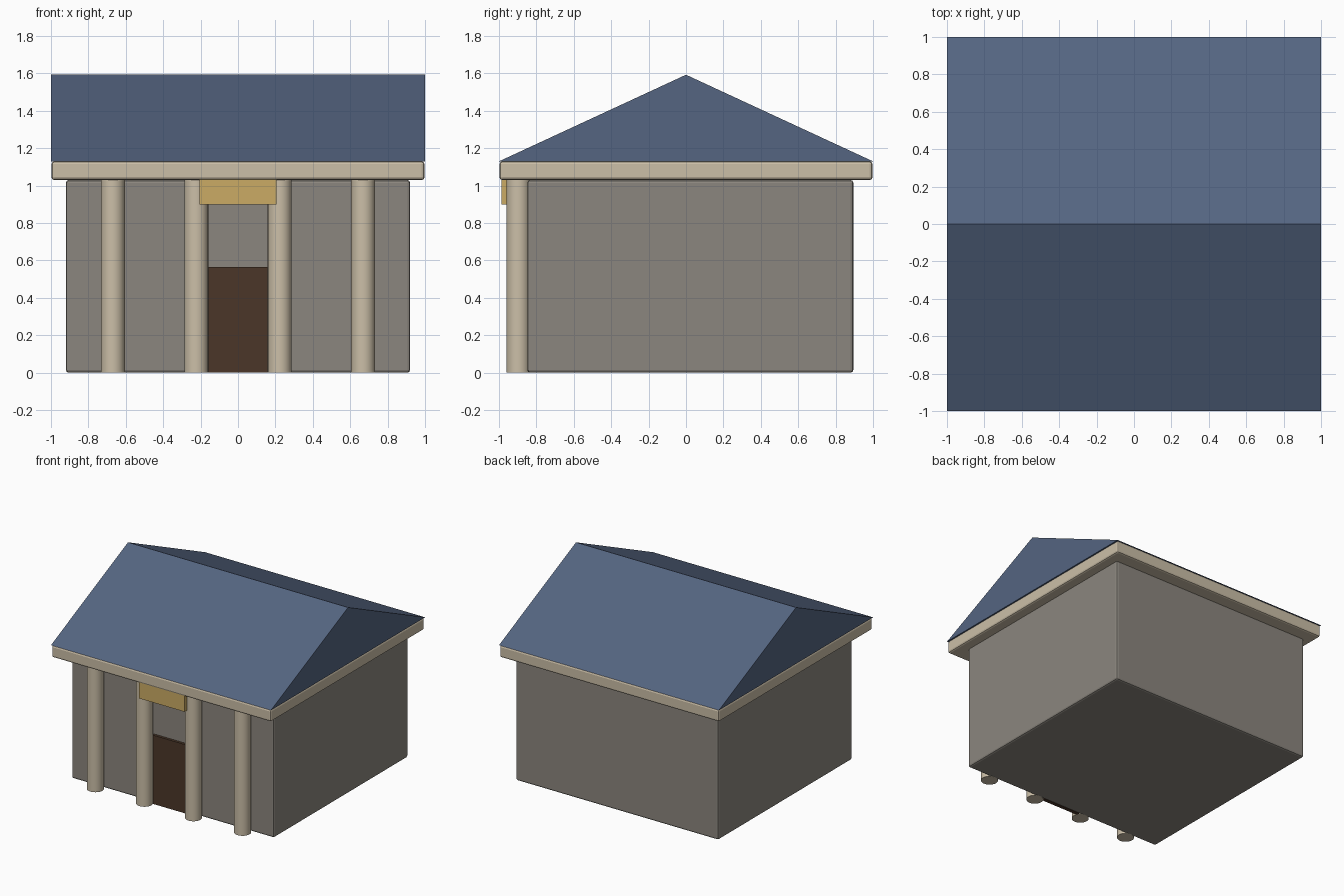
import bpy, bmesh

if "Cube" in bpy.data.objects:
    bpy.data.objects.remove(bpy.data.objects["Cube"])


def material(name, rgb):
    m = bpy.data.materials.new(name)
    m.diffuse_color = (*rgb, 1)
    m.use_nodes = True
    m.node_tree.nodes["Principled BSDF"].inputs["Base Color"].default_value = m.diffuse_color
    return m


STONE = material("grey_stone", (0.26, 0.24, 0.21))
CREAM = material("cream_stone", (0.60, 0.52, 0.39))
SLATE = material("blue_slate", (0.09, 0.13, 0.22))
WOOD = material("dark_wood", (0.07, 0.037, 0.022))
GOLD = material("gold", (0.60, 0.41, 0.13))


def box(name, lo, hi, mat, bevel=0):
    """Box between two corners, with an optional rounded edge."""
    bpy.ops.mesh.primitive_cube_add(size=1)
    ob = bpy.context.object
    ob.name = name
    for v in ob.data.vertices:
        v.co = [lo[i] if v.co[i] < 0 else hi[i] for i in range(3)]
    ob.data.materials.append(mat)
    if bevel:
        mod = ob.modifiers.new("rounded_edges", 'BEVEL')
        mod.width = bevel
        mod.segments = 2
    return ob


# Main hall and the cornice slab on top of it
box("walls", (-0.92, -0.848, 0), (0.92, 0.895, 1.03), STONE, 0.015)
box("cornice", (-0.997, -0.997, 1.03), (0.997, 0.997, 1.13), CREAM, 0.015)

# Gable roof: triangular profile extruded along x
bm = bmesh.new()
profile = [(-1, 1.13), (1, 1.13), (0, 1.593)]
face = bm.faces.new([bm.verts.new((-1, y, z)) for y, z in profile])
ext = bmesh.ops.extrude_face_region(bm, geom=[face])
bmesh.ops.translate(bm, vec=(2, 0, 0),
                    verts=[g for g in ext["geom"] if isinstance(g, bmesh.types.BMVert)])
bmesh.ops.recalc_face_normals(bm, faces=bm.faces)
mesh = bpy.data.meshes.new("roof")
bm.to_mesh(mesh)
bm.free()
mesh.materials.append(SLATE)
bpy.context.collection.objects.link(bpy.data.objects.new("roof", mesh))

# Row of four front columns
for i in range(4):
    bpy.ops.mesh.primitive_cylinder_add(vertices=32, radius=0.064, depth=1.03,
                                        location=((i - 1.5) * 0.446, -0.896, 0.515))
    col = bpy.context.object
    col.name = f"column_{i + 1}"
    col.data.materials.append(CREAM)
    bpy.ops.object.shade_smooth_by_angle()

# Door and the blank sign panel above it
box("door", (-0.17, -0.87, 0), (0.17, -0.84, 0.565), WOOD)
box("sign_panel", (-0.207, -0.987, 0.90), (0.207, -0.945, 1.035), GOLD)
